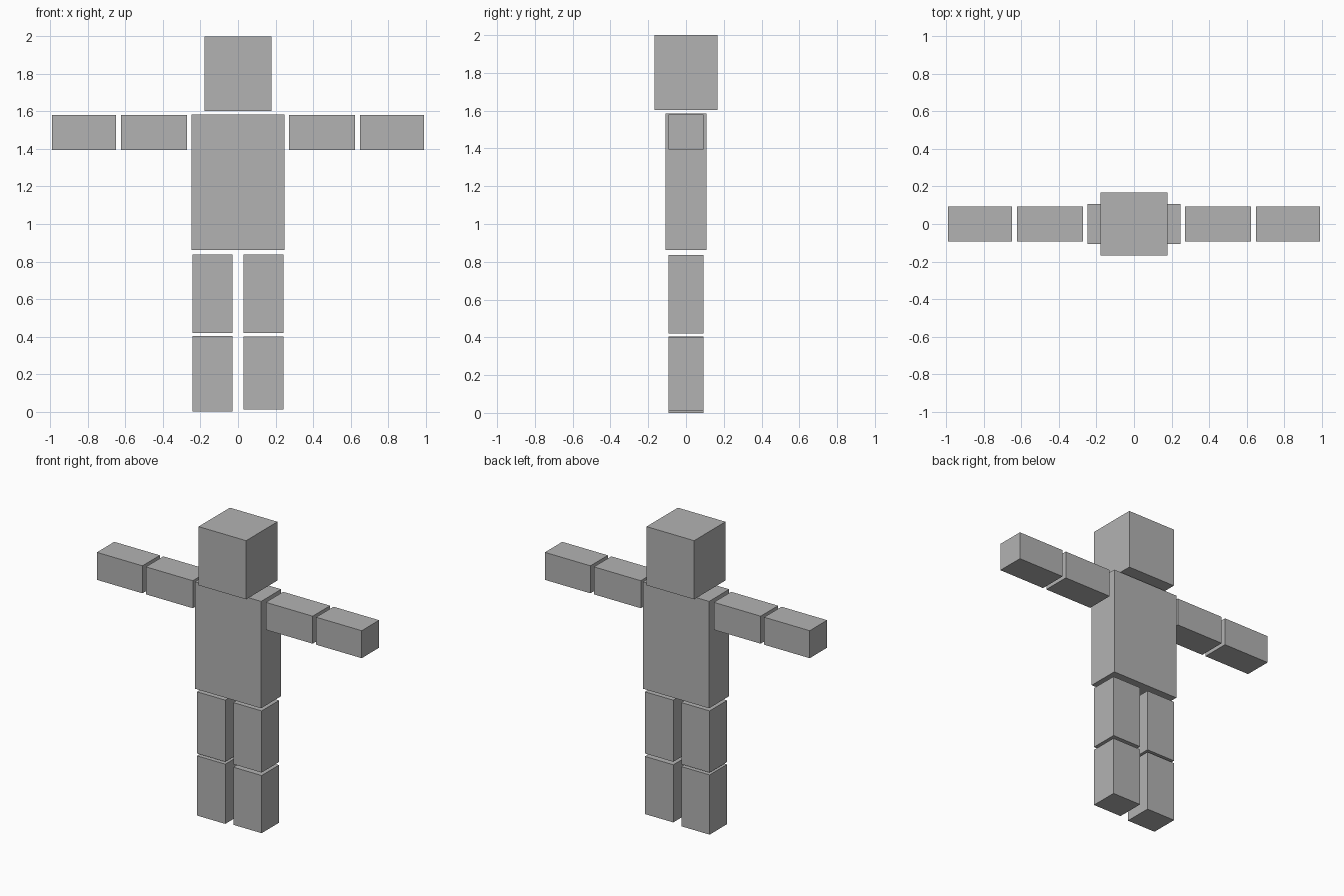
import bpy
from mathutils import Vector

cube = bpy.data.objects.get("Cube")
if cube:
    bpy.data.objects.remove(cube, do_unlink=True)

# Single flat grey
grey = bpy.data.materials.new("plain grey")
grey.use_nodes = True
colour = (0.45, 0.45, 0.45, 1)
grey.diffuse_color = colour
grey.node_tree.nodes["Principled BSDF"].inputs["Base Color"].default_value = colour


def block(name, x, depth, z):
    """Box spanning x and z ranges, centred on y = 0."""
    bpy.ops.mesh.primitive_cube_add(size=1)
    ob = bpy.context.object
    ob.name = ob.data.name = name
    size = Vector((x[1] - x[0], depth, z[1] - z[0]))
    centre = Vector(((x[0] + x[1]) / 2, 0, (z[0] + z[1]) / 2))
    for v in ob.data.vertices:
        v.co = Vector(a * b for a, b in zip(v.co, size))
    ob.location = centre
    ob.data.materials.append(grey)
    return ob


# Head and torso
block("head", (-0.178, 0.178), 0.335, (1.603, 2.0))
block("torso", (-0.248, 0.248), 0.215, (0.862, 1.585))

# Limbs on both sides; the left shin is slightly shorter
LIMB = 0.186
for side, s in (("left", 1), ("right", -1)):
    shin = (0.01, 0.4) if s > 0 else (0.0, 0.404)
    parts = (
        ("upper_arm", (0.273, 0.624), (1.394, 1.58)),
        ("forearm", (0.65, 0.991), (1.394, 1.58)),
        ("thigh", (0.03, 0.242), (0.42, 0.837)),
        ("shin", (0.03, 0.242), shin),
    )
    for name, x, z in parts:
        block(f"{side}_{name}", sorted(s * v for v in x), LIMB, z)
